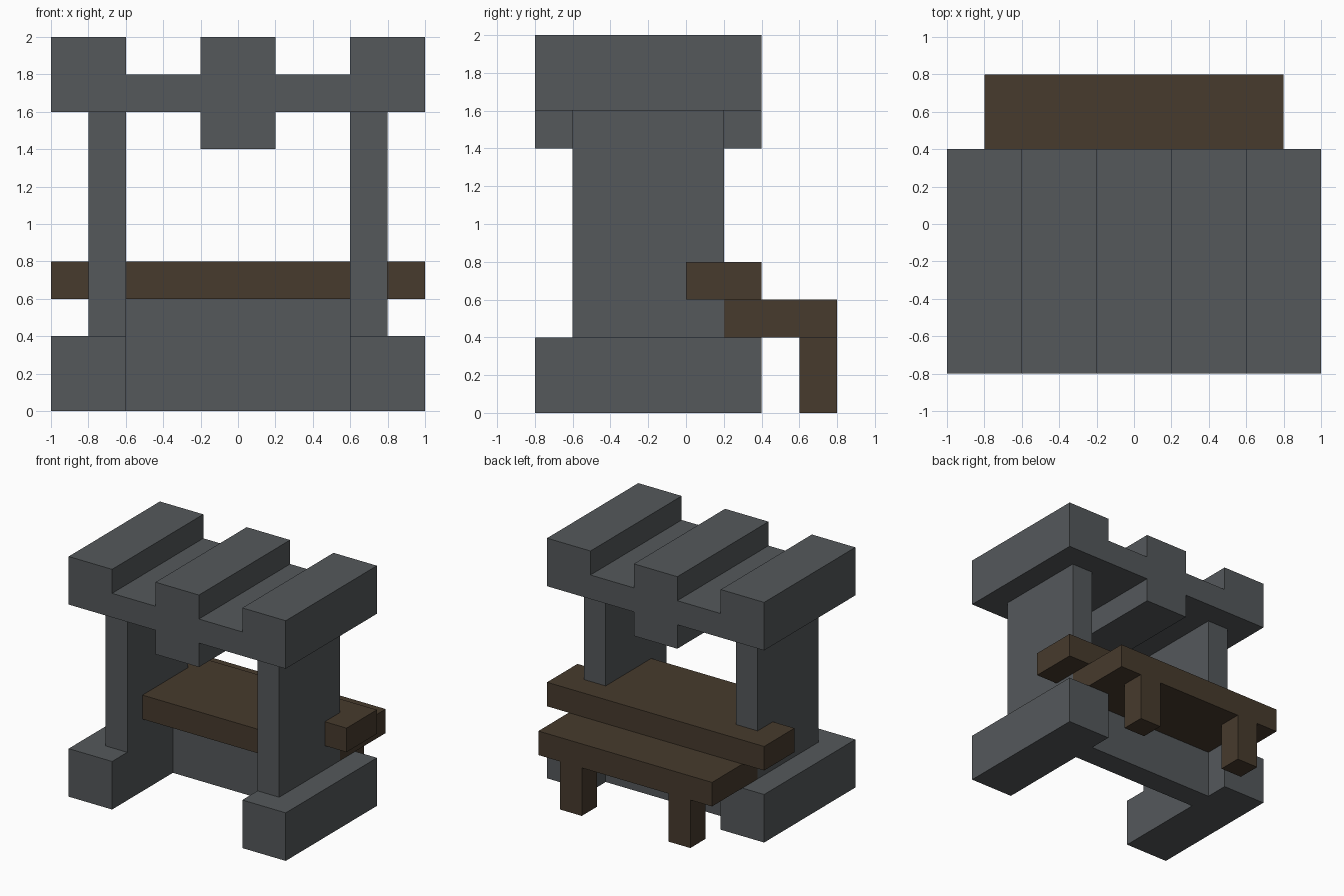
import bpy, bmesh
from mathutils import Vector

if "Cube" in bpy.data.objects:
    bpy.data.objects.remove(bpy.data.objects["Cube"])


def material(name, rgb):
    m = bpy.data.materials.new(name)
    m.diffuse_color = (*rgb, 1)
    m.use_nodes = True
    m.node_tree.nodes["Principled BSDF"].inputs["Base Color"].default_value = m.diffuse_color
    return m


STONE = material("slate_stone", (0.089, 0.098, 0.105))
WOOD = material("dark_wood", (0.063, 0.043, 0.026))


def prism(name, mat, outline, axis, lo, hi):
    """Extrude a closed outline along 'y' (outline is x, z) or 'z' (outline is x, y)."""
    def place(a, b, t):
        return (a, t, b) if axis == 'y' else (a, b, t)
    bm = bmesh.new()
    face = bm.faces.new([bm.verts.new(place(a, b, lo)) for a, b in outline])
    ext = bmesh.ops.extrude_face_region(bm, geom=[face])
    moved = [g for g in ext["geom"] if isinstance(g, bmesh.types.BMVert)]
    bmesh.ops.translate(bm, verts=moved, vec=Vector(place(0, 0, hi - lo)))
    bmesh.ops.recalc_face_normals(bm, faces=bm.faces)
    mesh = bpy.data.meshes.new(name)
    bm.to_mesh(mesh)
    bm.free()
    mesh.materials.append(mat)
    obj = bpy.data.objects.new(name, mesh)
    bpy.context.collection.objects.link(obj)
    return obj


def box(name, mat, x, y, z):
    outline = [(x[0], y[0]), (x[1], y[0]), (x[1], y[1]), (x[0], y[1])]
    return prism(name, mat, outline, 'z', *z)


def mirrored(half):
    """Complete an outline given its right half, listed from bottom to top."""
    return half + [(-a, b) for a, b in reversed(half)]


# Feet, side posts and bench legs, one of each per side
for side, s in (("left", -1), ("right", 1)):
    def span(a, b):
        return sorted((s * a, s * b))
    box(side + "_foot", STONE, span(0.6, 1.0), (-0.8, 0.4), (0, 0.4))
    box(side + "_post", STONE, span(0.6, 0.8), (-0.6, 0.2), (0.4, 1.6))
    box(side + "_bench_leg", WOOD, span(0.4, 0.6), (0.6, 0.8), (0, 0.4))

# Low wall between the feet and posts
box("low_wall", STONE, (-0.6, 0.6), (0, 0.2), (0, 0.6))

# Roof slab with raised outer beams and a deep middle beam
roof = [(0.2, 1.4), (0.2, 1.6), (1.0, 1.6), (1.0, 2.0),
        (0.6, 2.0), (0.6, 1.8), (0.2, 1.8), (0.2, 2.0)]
prism("roof", STONE, mirrored(roof), 'y', -0.8, 0.4)

# Counter: inner board, wrapped around the posts at the back
counter = [(0.6, -0.4), (0.6, 0.2), (0.8, 0.2), (0.8, 0.0), (1.0, 0.0), (1.0, 0.4)]
prism("counter", WOOD, mirrored(counter), 'z', 0.6, 0.8)

# Bench behind the counter
box("bench", WOOD, (-0.8, 0.8), (0.2, 0.8), (0.4, 0.6))
